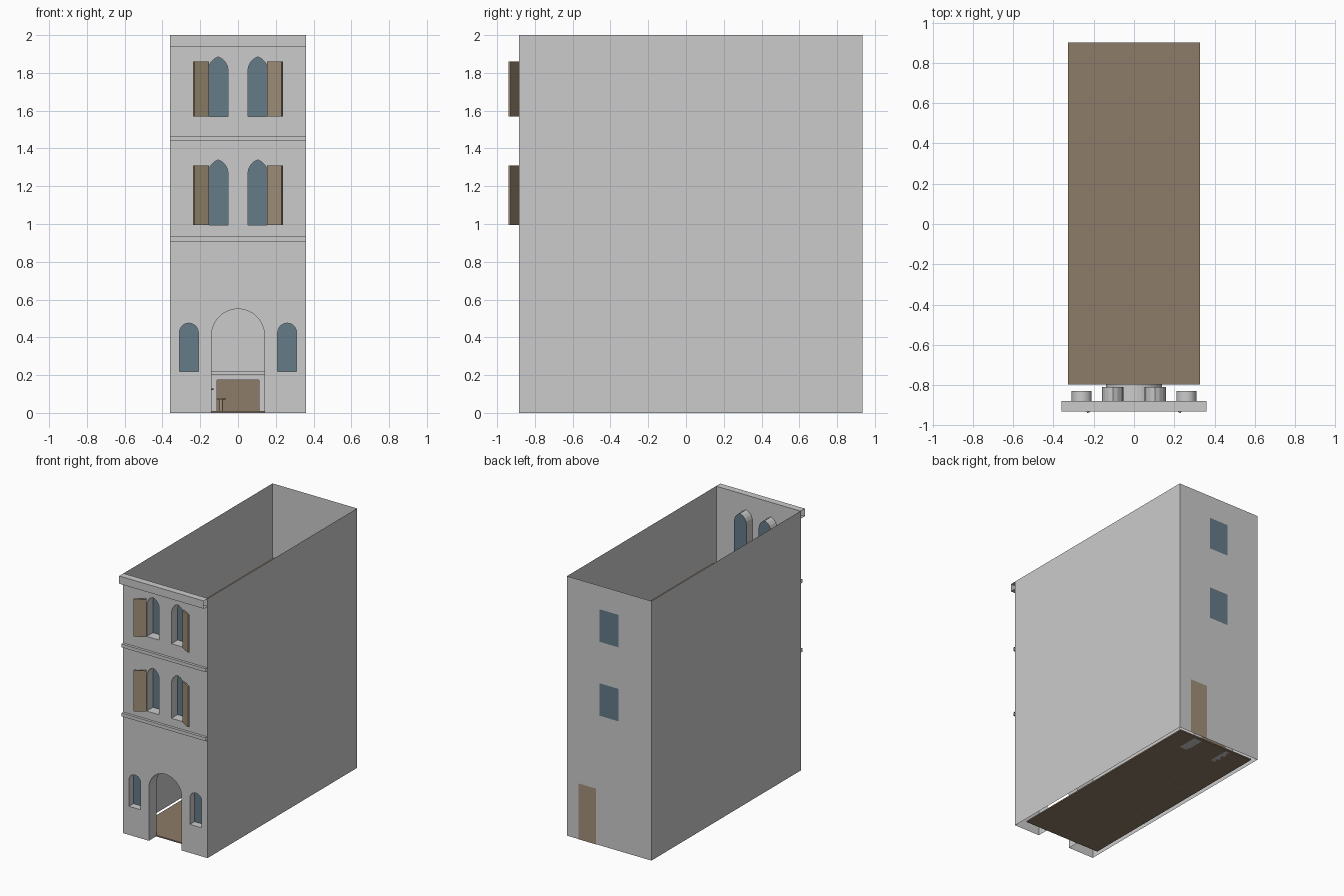
import bpy, bmesh, math
from mathutils import Matrix

if "Cube" in bpy.data.objects:
    bpy.data.objects.remove(bpy.data.objects["Cube"])

YF, YB, W = -0.885, 0.935, 0.36      # facade plane, back plane, half width


def material(name, rgb):
    m = bpy.data.materials.new(name)
    m.diffuse_color = (*rgb, 1)
    m.use_nodes = True
    m.node_tree.nodes["Principled BSDF"].inputs["Base Color"].default_value = m.diffuse_color
    return m


GLASS = material("glass_blue", (0.13, 0.20, 0.25))
WOOD = material("shutter_wood", (0.36, 0.28, 0.19))
FLOOR = material("floor_wood", (0.27, 0.20, 0.14))


def finish(name, bm, mat=None):
    me = bpy.data.meshes.new(name)
    bm.to_mesh(me)
    bm.free()
    ob = bpy.data.objects.new(name, me)
    bpy.context.collection.objects.link(ob)
    if mat:
        me.materials.append(mat)
    return ob


def face(name, pts, mat=None):
    bm = bmesh.new()
    bm.faces.new([bm.verts.new(p) for p in pts])
    return finish(name, bm, mat)


def box(name, x0, x1, y0, y1, z0, z1, mat=None):
    bm = bmesh.new()
    bmesh.ops.create_cube(bm, size=1)
    for v in bm.verts:
        v.co = ((x0 + x1) / 2 + v.co.x * (x1 - x0),
                (y0 + y1) / 2 + v.co.y * (y1 - y0),
                (z0 + z1) / 2 + v.co.z * (z1 - z0))
    return finish(name, bm, mat)


def cylinder(name, x, y, z0, z1, r, mat):
    bm = bmesh.new()
    bmesh.ops.create_cone(bm, cap_ends=True, segments=12, radius1=r, radius2=r, depth=z1 - z0,
                          matrix=Matrix.Translation((x, y, (z0 + z1) / 2)))
    return finish(name, bm, mat)


def strip(name, pts, y0, y1):
    """Reveal: an outline in xz extruded in depth, left open at the ends."""
    bm = bmesh.new()
    rows = [[bm.verts.new((x, y, z)) for x, z in pts] for y in (y0, y1)]
    for i in range(len(pts) - 1):
        bm.faces.new((rows[0][i], rows[0][i + 1], rows[1][i + 1], rows[1][i]))
    return finish(name, bm)


def moulding(name, profile):
    """Open-ended course running across the facade, profile in yz."""
    bm = bmesh.new()
    rows = [[bm.verts.new((x, y, z)) for y, z in profile] for x in (-W, W)]
    for i in range(len(profile) - 1):
        bm.faces.new((rows[0][i], rows[1][i], rows[1][i + 1], rows[0][i + 1]))
    return finish(name, bm)


def round_arch(cx, r, z0, spring, n=16):
    arc = [(cx + r * math.cos(math.pi * i / n), spring + r * math.sin(math.pi * i / n)) for i in range(n + 1)]
    return [(cx + r, z0)] + arc + [(cx - r, z0)]


def pointed_arch(cx, r, z0, top):
    side = [(1.0, 0.075), (0.93, 0.052), (0.74, 0.03), (0.42, 0.012)]
    right = [(cx + r * f, top - d) for f, d in side]
    left = [(cx - r * f, top - d) for f, d in reversed(side)]
    return [(cx + r, z0)] + right + [(cx, top)] + left + [(cx - r, z0)]


# Openings: outline and reveal depth
door = round_arch(0, 0.14, 0, 0.41, 24)
windows = []
for s in (-1, 1):
    windows += [(round_arch(s * 0.26, 0.05, 0.22, 0.425), -0.83),
                (pointed_arch(s * 0.105, 0.053, 0.995, 1.34), -0.81),
                (pointed_arch(s * 0.105, 0.053, 1.57, 1.885), -0.81)]

# Facade sheet with holes
bm = bmesh.new()
for loop in [[(-W, 0), (-W, 2), (W, 2), (W, 0)] + door] + [w[0] for w in windows]:
    vs = [bm.verts.new((x, YF, z)) for x, z in loop]
    for i in range(len(vs)):
        bm.edges.new((vs[i - 1], vs[i]))
bmesh.ops.triangle_fill(bm, use_beauty=True, edges=bm.edges[:], normal=(0, -1, 0))
bmesh.ops.dissolve_limit(bm, angle_limit=0.01, verts=bm.verts[:], edges=bm.edges[:])
finish("facade", bm)

# Reveals and glass
strip("door_reveal", door, YF, -0.79)
for pts, depth in windows:
    strip("window_reveal", pts + pts[:1], YF, depth)
    face("window_glass", [(x, depth, z) for x, z in pts], GLASS)

# Thin side and back walls, open at the top
for s in (-1, 1):
    face("side_wall", [(s * W, YF, 0), (s * W, YB, 0), (s * W, YB, 2), (s * W, YF, 2)])
face("back_wall", [(W, YB, 0), (-W, YB, 0), (-W, YB, 2), (W, YB, 2)])

# Back door and windows lying on the wall
for name, x0, x1, z0, z1, m in (("back_door", 0.11, 0.26, 0, 0.43, WOOD),
                                ("back_window", -0.08, 0.08, 1.0, 1.25, GLASS),
                                ("back_window", -0.08, 0.08, 1.57, 1.82, GLASS)):
    y = YB + 0.003
    face(name, [(x1, y, z0), (x0, y, z0), (x0, y, z1), (x1, y, z1)], m)

# Cornice and string courses
moulding("cornice", [(YF, 1.94), (-0.932, 1.94), (-0.932, 2.0), (-0.88, 2.0)])
for z0, z1 in ((0.908, 0.934), (1.44, 1.466)):
    moulding("string_course", [(YF, z0), (YF - 0.02, z0), (YF - 0.02, z1), (YF, z1)])

# Half-open shutters hinged on the outer jambs
for z0, z1 in ((0.995, 1.31), (1.57, 1.86)):
    for s in (-1, 1):
        sh = box("shutter", 0, s * 0.09, -0.012, 0, z0, z1, WOOD)
        sh.location = (s * 0.159, YF, 0)
        sh.rotation_euler.z = -s * math.radians(30)

# Floors
box("ground_floor", -0.327, 0.327, -0.797, 0.903, 0, 0.01, FLOOR)
for z in (0.92, 1.45):
    face("upper_floor", [(-0.327, -0.797, z), (0.327, -0.797, z), (0.327, 0.903, z), (-0.327, 0.903, z)], FLOOR)

# Fireplace at the back of the ground floor
for s in (-1, 1):
    box("fireplace_pier", s * 0.11, s * 0.18, 0.72, 0.88, 0, 0.2)
box("fireplace_lintel", -0.11, 0.11, 0.72, 0.88, 0.175, 0.2)
box("fireplace_mantel", -0.19, 0.19, 0.70, 0.89, 0.2, 0.22)
box("fireplace_hearth", -0.11, 0.11, 0.80, 0.88, 0.01, 0.175, FLOOR)

# Tables with a stool on each side
for y in (-0.12, 0.27):
    cylinder("table_leg", -0.19, y, 0, 0.12, 0.012, WOOD)
    cylinder("table_top", -0.19, y, 0.12, 0.13, 0.06, WOOD)
    for x in (-0.09, -0.29):
        cylinder("stool_leg", x, y, 0, 0.07, 0.01, WOOD)
        cylinder("stool_seat", x, y, 0.07, 0.08, 0.025, WOOD)
